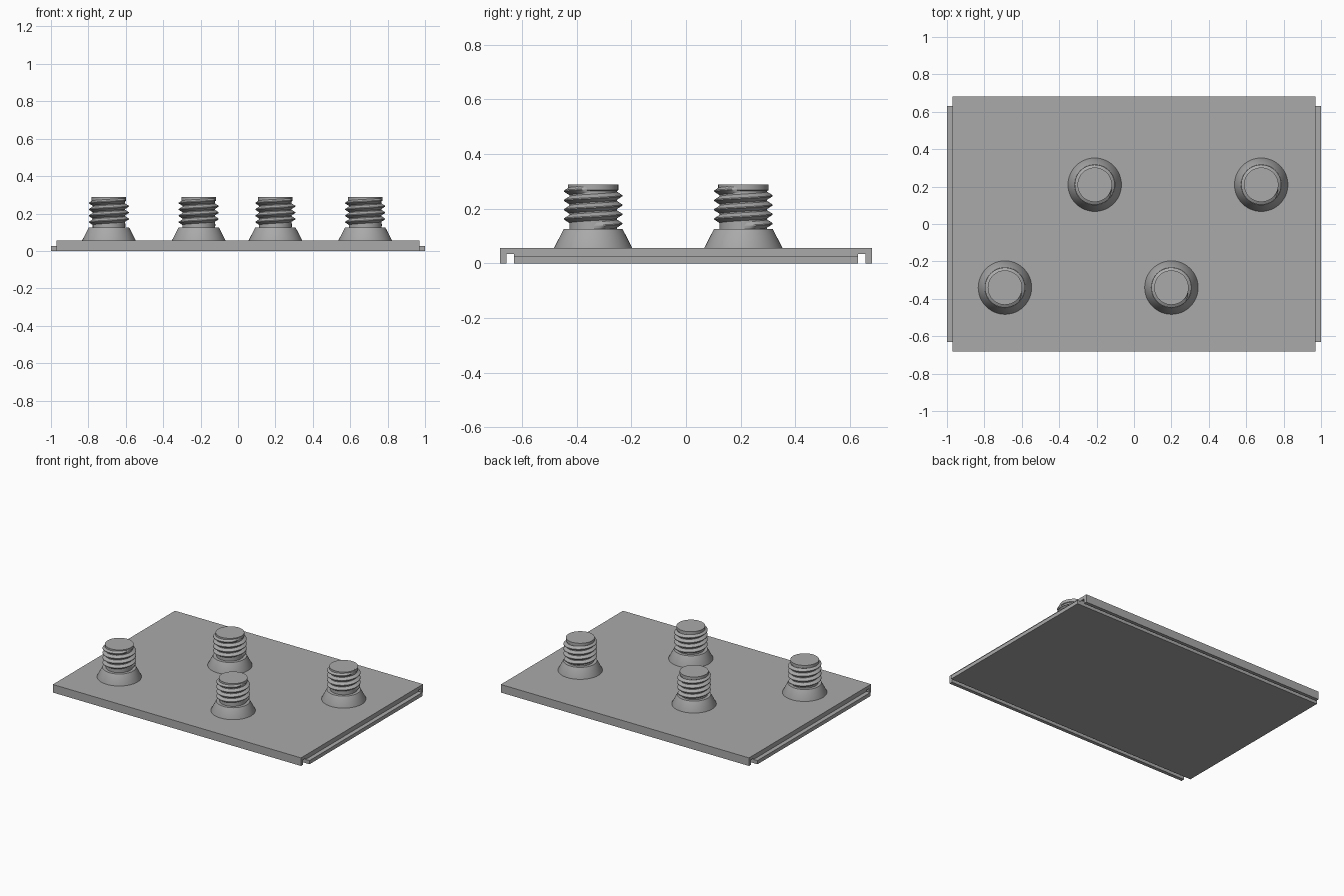
import bpy, bmesh
from math import cos, sin, pi, tau

cube = bpy.data.objects.get("Cube")
if cube:
    bpy.data.objects.remove(cube)

grey = bpy.data.materials.new("plain grey")
grey.use_nodes = True
colour = (0.4, 0.4, 0.4, 1)
grey.diffuse_color = colour
grey.node_tree.nodes["Principled BSDF"].inputs["Base Color"].default_value = colour


def make(name, bm, loc=(0, 0, 0), smooth=False):
    bmesh.ops.recalc_face_normals(bm, faces=bm.faces)
    mesh = bpy.data.meshes.new(name)
    bm.to_mesh(mesh)
    bm.free()
    mesh.materials.append(grey)
    ob = bpy.data.objects.new(name, mesh)
    ob.location = loc
    bpy.context.collection.objects.link(ob)
    if smooth:
        bpy.ops.object.select_all(action='DESELECT')
        ob.select_set(True)
        bpy.context.view_layer.objects.active = ob
        bpy.ops.object.shade_smooth_by_angle(angle=pi / 6)
    return ob


def extrude_x(name, profile, half):
    """Extrude a closed (y, z) outline along x."""
    bm = bmesh.new()
    ends = [[bm.verts.new((x, y, z)) for y, z in profile] for x in (-half, half)]
    for ring in ends:
        bm.faces.new(ring)
    n = len(profile)
    for i in range(n):
        j = (i + 1) % n
        bm.faces.new((ends[0][i], ends[0][j], ends[1][j], ends[1][i]))
    make(name, bm)


# Cover plate: channel section with a groove inside each long flange
TOP = 0.057
half_section = [(0.63, 0), (0.63, 0.035), (0.657, 0.035), (0.657, 0), (0.682, 0), (0.682, TOP)]
section = half_section + [(-y, z) for y, z in reversed(half_section)]
extrude_x("cover_plate", section, 0.97)

# Tongues that stick out at both short ends
for side, s in (("left", 1), ("right", -1)):
    bm = bmesh.new()
    bmesh.ops.create_cube(bm, size=1)
    for v in bm.verts:
        v.co.x = v.co.x * 0.03 + s * 0.985
        v.co.y *= 1.26
        v.co.z = (v.co.z + 0.5) * 0.026
    make(side + "_tongue", bm)


def lathe(name, profile, loc, sides=48):
    """Turn an (r, z) outline about z, capped at both ends."""
    bm = bmesh.new()
    rings = [[bm.verts.new((r * cos(tau * i / sides), r * sin(tau * i / sides), z))
              for i in range(sides)] for r, z in profile]
    for a, b in zip(rings, rings[1:]):
        for i in range(sides):
            j = (i + 1) % sides
            bm.faces.new((a[i], a[j], b[j], b[i]))
    bm.faces.new(rings[0])
    bm.faces.new(rings[-1])
    make(name, bm, loc, True)


def thread(name, loc, root=0.086, crest=0.107, pitch=0.034, turns=4, steps=40):
    """Sweep a V-shaped ridge along a helix, fading out at both ends."""
    bm = bmesh.new()
    rows = []
    for i in range(turns * steps + 1):
        t = i / steps
        a = tau * t
        fade = min(1, t * 8, (turns - t) * 8)
        r = root + (crest - root) * fade
        z = 0.13 + pitch * t
        outline = [(root, z - pitch * 0.45), (r, z - 0.002),
                   (r, z + 0.002), (root, z + pitch * 0.45)]
        rows.append([bm.verts.new((q * cos(a), q * sin(a), h)) for q, h in outline])
    for a, b in zip(rows, rows[1:]):
        for k in range(4):
            bm.faces.new((a[k], b[k], b[(k + 1) % 4], a[(k + 1) % 4]))
    bm.faces.new(rows[0])
    bm.faces.new(rows[-1])
    make(name, bm, loc, True)


# Four studs: conical foot, core with plain tip, and helical thread
for i, (x, y) in enumerate([(-0.69, -0.34), (0.2, -0.34), (-0.21, 0.21), (0.68, 0.21)], 1):
    at = (x, y, 0)
    lathe(f"stud_foot_{i}", [(0.143, TOP - 0.004), (0.143, TOP), (0.108, 0.125)], at)
    lathe(f"stud_core_{i}", [(0.087, 0.12), (0.087, 0.265), (0.092, 0.268), (0.092, 0.288)], at)
    thread(f"stud_thread_{i}", (x, y, 0.007))
